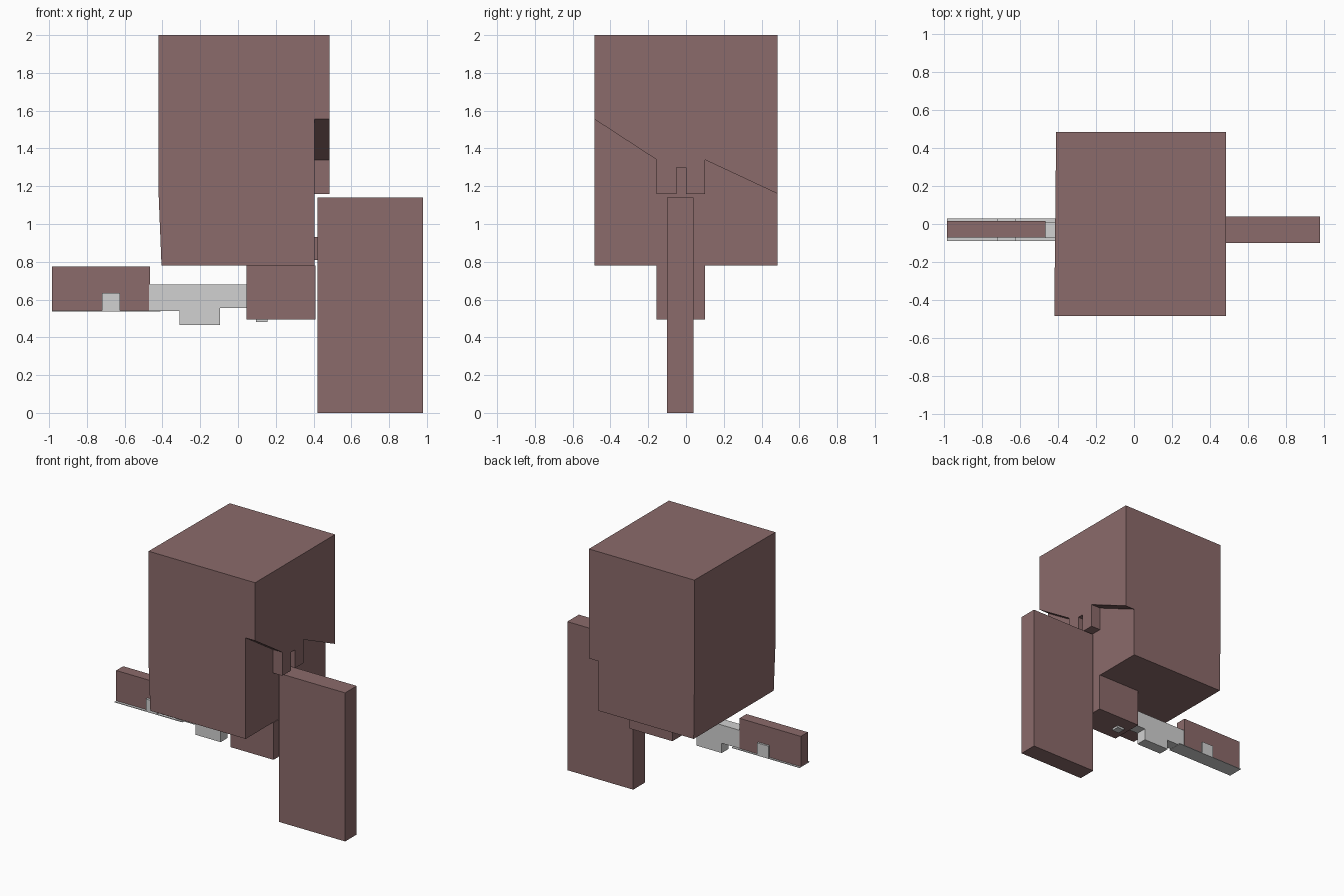
import bpy, bmesh

cube = bpy.data.objects.get("Cube")
if cube:
    bpy.data.objects.remove(cube, do_unlink=True)


def material(name, colour):
    m = bpy.data.materials.new(name)
    m.use_nodes = True
    m.diffuse_color = colour
    m.node_tree.nodes["Principled BSDF"].inputs["Base Color"].default_value = colour
    return m


brown = material("dusty_brown", (0.26, 0.145, 0.145, 1))
grey = material("light_grey", (0.64, 0.64, 0.64, 1))


def prism(name, profile, axis, start, end, mat):
    """Extrude a flat profile along x (profile is y, z) or y (profile is x, z)."""
    bm = bmesh.new()
    if axis == "x":
        points = [(start, a, b) for a, b in profile]
        step = (end - start, 0, 0)
    else:
        points = [(a, start, b) for a, b in profile]
        step = (0, end - start, 0)
    face = bm.faces.new([bm.verts.new(p) for p in points])
    out = bmesh.ops.extrude_face_region(bm, geom=[face], use_keep_orig=True)
    moved = [v for v in out["geom"] if isinstance(v, bmesh.types.BMVert)]
    bmesh.ops.translate(bm, verts=moved, vec=step)
    bmesh.ops.recalc_face_normals(bm, faces=bm.faces[:])
    mesh = bpy.data.meshes.new(name)
    bm.to_mesh(mesh)
    bm.free()
    mesh.materials.append(mat)
    obj = bpy.data.objects.new(name, mesh)
    bpy.context.collection.objects.link(obj)
    return obj


def box(name, x, y, z, mat):
    corners = [(x[0], z[0]), (x[1], z[0]), (x[1], z[1]), (x[0], z[1])]
    return prism(name, corners, "y", y[0], y[1], mat)


# Large block, its far side tapering in slightly at the bottom and back
HALF, TOP, LOW = 0.485, 2.0, 0.78
block = prism("main_block",
              [(-0.405, LOW), (0.405, LOW), (0.405, TOP), (-0.42, TOP), (-0.42, 1.15)],
              "y", -HALF, HALF, brown)
for v in block.data.vertices:
    if v.co.x < -0.41 and v.co.y > 0:
        v.co.x += 0.01

# Overhanging side slab with a slotted tab
prism("side_overhang",
      [(-HALF, TOP), (-HALF, 1.555), (-0.155, 1.34), (-0.155, 1.16), (-0.05, 1.16),
       (-0.05, 1.3), (0, 1.3), (0, 1.16), (0.1, 1.16), (0.1, 1.34), (HALF, 1.16), (HALF, TOP)],
      "x", 0.405, HALF, brown)

# Hanging panel and its bracket
box("hanging_panel", (0.42, 0.98), (-0.1, 0.04), (0, 1.14), brown)
box("panel_bracket", (0.4, 0.425), (-0.06, 0), (0.81, 0.93), brown)

# Block underneath with a small stud
box("lower_block", (0.045, 0.41), (-0.155, 0.1), (0.495, LOW), brown)
box("lower_stud", (0.095, 0.155), (-0.06, 0), (0.48, 0.5), grey)

# Grey arm with a stepped lower lug
prism("arm",
      [(-0.47, 0.54), (-0.31, 0.54), (-0.31, 0.465), (-0.095, 0.465),
       (-0.095, 0.555), (0.05, 0.555), (0.05, 0.68), (-0.47, 0.68)],
      "y", -0.075, 0.01, grey)

# End block on its thin tray, held by a clip
box("end_block", (-0.985, -0.465), (-0.07, 0.015), (0.543, 0.775), brown)
box("end_tray", (-0.985, -0.41), (-0.09, 0.03), (0.538, 0.543), grey)
box("end_clip", (-0.72, -0.625), (-0.09, 0.03), (0.543, 0.635), grey)
